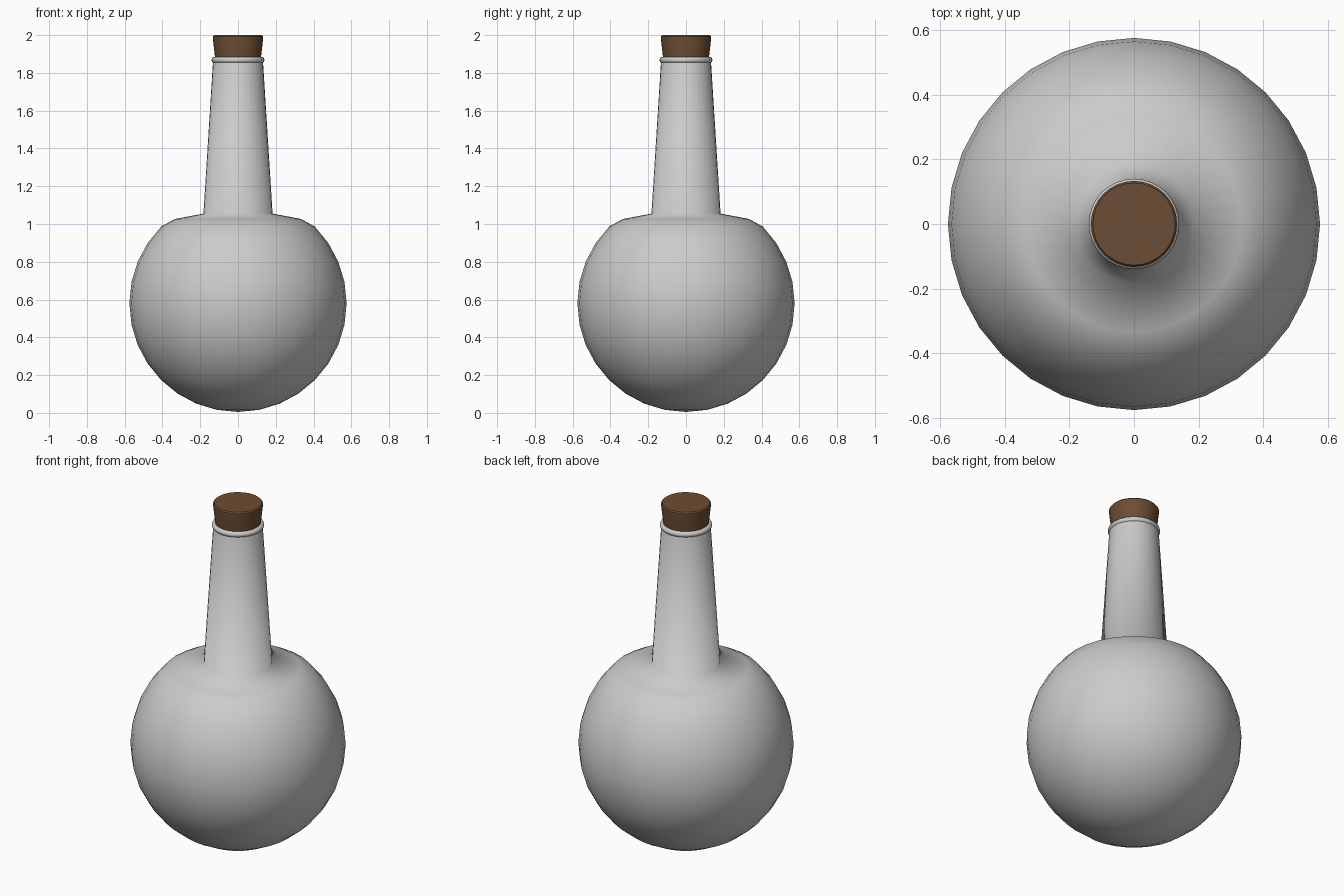
import bpy, bmesh
from math import sin, cos, pi, radians

if "Cube" in bpy.data.objects:
    bpy.data.objects.remove(bpy.data.objects["Cube"])

SEG = 32


def lathe(name, profile, color=None, angle=180):
    """Spin a list of (radius, z) points around the z axis."""
    bm = bmesh.new()
    rings = []
    for r, z in profile:
        if r == 0:
            rings.append([bm.verts.new((0, 0, z))] * SEG)
        else:
            rings.append([bm.verts.new((r * cos(2 * pi * i / SEG), r * sin(2 * pi * i / SEG), z))
                          for i in range(SEG)])
    for a, b in zip(rings, rings[1:]):
        for i in range(SEG):
            j = (i + 1) % SEG
            bm.faces.new(list(dict.fromkeys((a[i], a[j], b[j], b[i]))))
    bmesh.ops.recalc_face_normals(bm, faces=bm.faces)
    mesh = bpy.data.meshes.new(name)
    bm.to_mesh(mesh)
    bm.free()
    ob = bpy.data.objects.new(name, mesh)
    bpy.context.collection.objects.link(ob)
    if color:
        mat = bpy.data.materials.new(name + "_material")
        mat.diffuse_color = color
        mat.use_nodes = True
        mat.node_tree.nodes["Principled BSDF"].inputs["Base Color"].default_value = mat.diffuse_color
        mesh.materials.append(mat)
    bpy.ops.object.select_all(action='DESELECT')
    ob.select_set(True)
    bpy.context.view_layer.objects.active = ob
    bpy.ops.object.shade_smooth_by_angle(angle=radians(angle))
    return ob


# Flask: round body, flattened shoulder, tapered neck
R, C = 0.575, 0.58
body = [(0, C - R)]
body += [(R * cos(radians(a * 11.25)), C + R * sin(radians(a * 11.25))) for a in range(-7, 5)]
body += [(0.333, 1.027), (0.183, 1.055), (0.132, 1.865), (0.128, 1.875)]
lathe("flask_body", body)

# Rounded lip around the mouth
bpy.ops.mesh.primitive_torus_add(major_segments=SEG, minor_segments=12, major_radius=0.124,
                                 minor_radius=0.016, location=(0, 0, 1.868))
lip = bpy.context.object
lip.name = "neck_lip"
bpy.ops.object.shade_smooth()

# Tapered cork pushed into the mouth
lathe("cork", [(0, 1.78), (0.112, 1.78), (0.122, 1.885), (0.133, 1.98), (0.133, 1.993),
               (0.127, 2.0), (0, 2.0)], (0.15, 0.075, 0.035, 1), 40)
